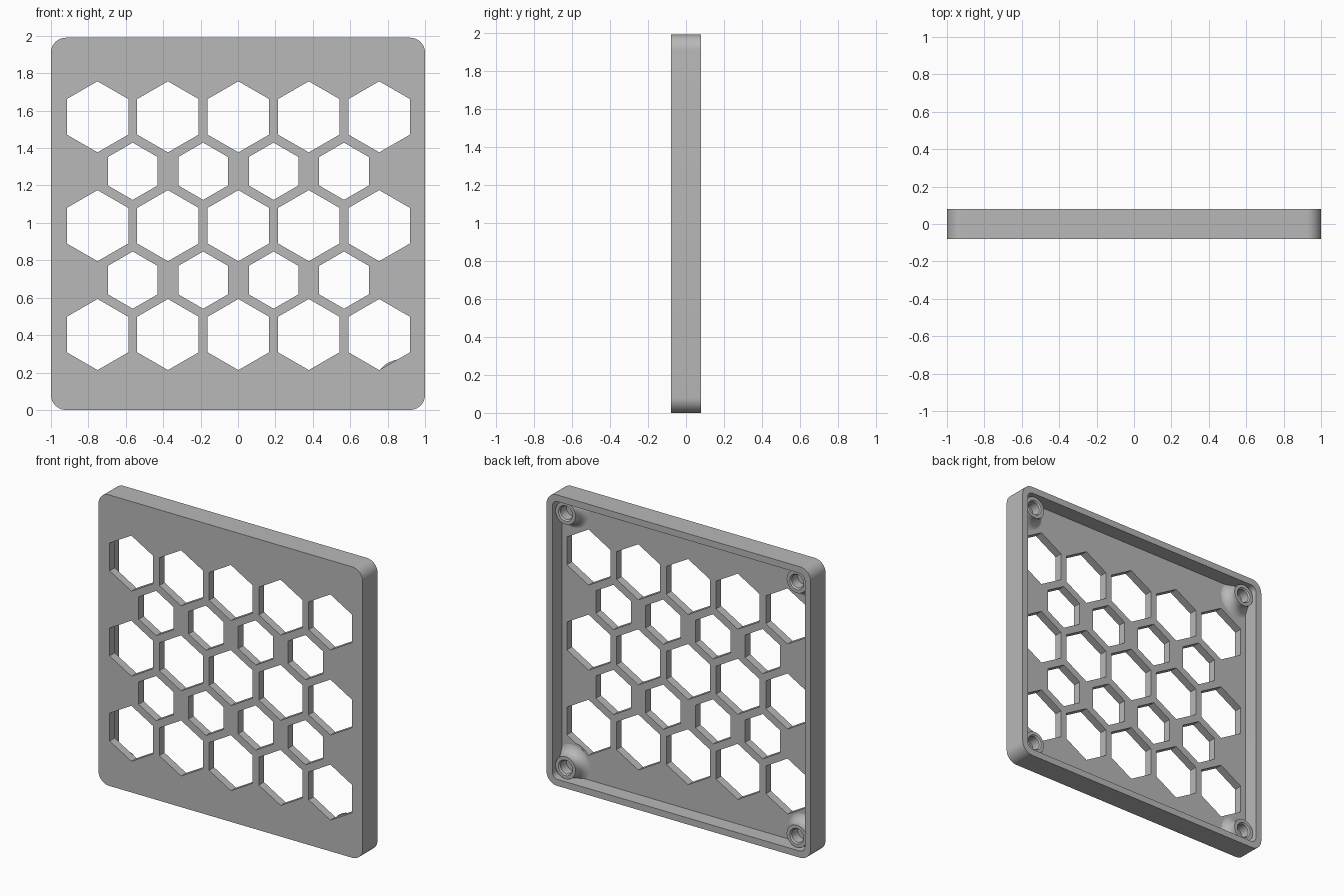
import bpy, bmesh, math
from mathutils import Vector

cube = bpy.data.objects.get("Cube")
if cube:
    bpy.data.objects.remove(cube, do_unlink=True)

HEIGHT = 1.99
MID = HEIGHT / 2
FRONT, BACK = -0.08, 0.08
PANEL = FRONT + 0.055      # inner face of the front panel
RIM = 0.045                # wall thickness
INSET = 0.125              # screw boss distance from the outer edges

grey = bpy.data.materials.new("plain grey")
grey.use_nodes = True
colour = (0.48, 0.48, 0.48, 1)
grey.diffuse_color = colour
grey.node_tree.nodes["Principled BSDF"].inputs["Base Color"].default_value = colour


def make_object(name, bm):
    bmesh.ops.recalc_face_normals(bm, faces=bm.faces)
    mesh = bpy.data.meshes.new(name)
    bm.to_mesh(mesh)
    bm.free()
    mesh.materials.append(grey)
    ob = bpy.data.objects.new(name, mesh)
    bpy.context.collection.objects.link(ob)
    return ob


def prism(bm, outline, y0, y1):
    """Extrude a list of (x, z) points from y0 to y1."""
    face = bm.faces.new([bm.verts.new((x, y0, z)) for x, z in outline])
    new = bmesh.ops.extrude_face_region(bm, geom=[face])["geom"]
    verts = [v for v in new if isinstance(v, bmesh.types.BMVert)]
    bmesh.ops.translate(bm, verts=verts, vec=(0, y1 - y0, 0))


def rounded_rect(half_w, half_h, radius, steps=10):
    pts = []
    for i, (sx, sz) in enumerate(((1, 1), (-1, 1), (-1, -1), (1, -1))):
        for k in range(steps + 1):
            a = math.pi / 2 * (i + k / steps)
            pts.append((sx * (half_w - radius) + radius * math.cos(a),
                        MID + sz * (half_h - radius) + radius * math.sin(a)))
    return pts


def hexagon(cx, cz, r):
    return [(cx + r * math.sin(k * math.pi / 3), cz + r * math.cos(k * math.pi / 3))
            for k in range(6)]


def smooth(ob):
    bpy.ops.object.select_all(action="DESELECT")
    ob.select_set(True)
    bpy.context.view_layer.objects.active = ob
    bpy.ops.object.shade_smooth_by_angle(angle=math.radians(30))


def cut(ob, cutter):
    cutter.hide_render = True
    mod = ob.modifiers.new("cut", "BOOLEAN")
    mod.operation, mod.solver, mod.object = "DIFFERENCE", "EXACT", cutter
    bpy.ops.object.select_all(action="DESELECT")
    ob.select_set(True)
    bpy.context.view_layer.objects.active = ob
    bpy.ops.object.modifier_apply(modifier=mod.name)
    bpy.data.objects.remove(cutter, do_unlink=True)


# Cover with a shallow tray hollowed from the back
bm = bmesh.new()
prism(bm, rounded_rect(1, MID, 0.08), FRONT, BACK)
cover = make_object("grille_cover", bm)

bm = bmesh.new()
prism(bm, rounded_rect(1 - RIM, MID - RIM, 0.04), PANEL, BACK + 0.1)
cut(cover, make_object("recess_cutter", bm))

# Honeycomb openings: rows of five large and four small hexagons
bm = bmesh.new()
PITCH, ROW = 0.3765, 0.291
for row in range(-2, 3):
    count, radius = (5, 0.19) if row % 2 == 0 else (4, 0.153)
    for i in range(count):
        x = 0.002 + PITCH * (i - (count - 1) / 2)
        prism(bm, hexagon(x, MID - 0.01 + ROW * row, radius), FRONT - 0.1, PANEL + 0.02)
cut(cover, make_object("hexagon_cutter", bm))
smooth(cover)


# Screw bosses with flared feet and blind holes
def boss(name, sx, sz, foot):
    top, r_top, r_hole = BACK - 0.027, 0.076, 0.045
    base = PANEL - 0.002
    flare = foot - r_top
    profile = []
    for k in range(9):
        a = math.pi / 2 * k / 8
        profile.append((foot - flare * math.sin(a), base + 0.065 * (1 - math.cos(a))))
    profile += [(r_top, top), (r_hole + 0.008, top), (r_hole, top - 0.01),
                (r_hole, PANEL + 0.004), (0, PANEL + 0.004)]
    cx, cz = sx * (1 - INSET), MID + sz * (MID - INSET)
    bm = bmesh.new()
    verts = [bm.verts.new((r, y, 0)) for r, y in profile]
    edges = [bm.edges.new(pair) for pair in zip(verts, verts[1:])]
    bmesh.ops.spin(bm, geom=verts + edges, cent=(0, 0, 0), axis=(0, 1, 0),
                   angle=math.tau, steps=40)
    bmesh.ops.remove_doubles(bm, verts=bm.verts, dist=0.0001)
    bmesh.ops.translate(bm, verts=bm.verts, vec=Vector((cx, 0, cz)))
    # Keep the foot inside the walls
    lim_x, lim_z = 1 - RIM * 0.7, MID - RIM * 0.7
    for v in bm.verts:
        v.co.x = max(-lim_x, min(lim_x, v.co.x))
        v.co.z = MID + max(-lim_z, min(lim_z, v.co.z - MID))
    smooth(make_object(name, bm))


for side, sx in (("left", 1), ("right", -1)):
    for level, sz in (("upper", 1), ("lower", -1)):
        foot = 0.146 if sx > 0 and sz < 0 else 0.138
        boss(f"{level}_{side}_screw_boss", sx, sz, foot)
